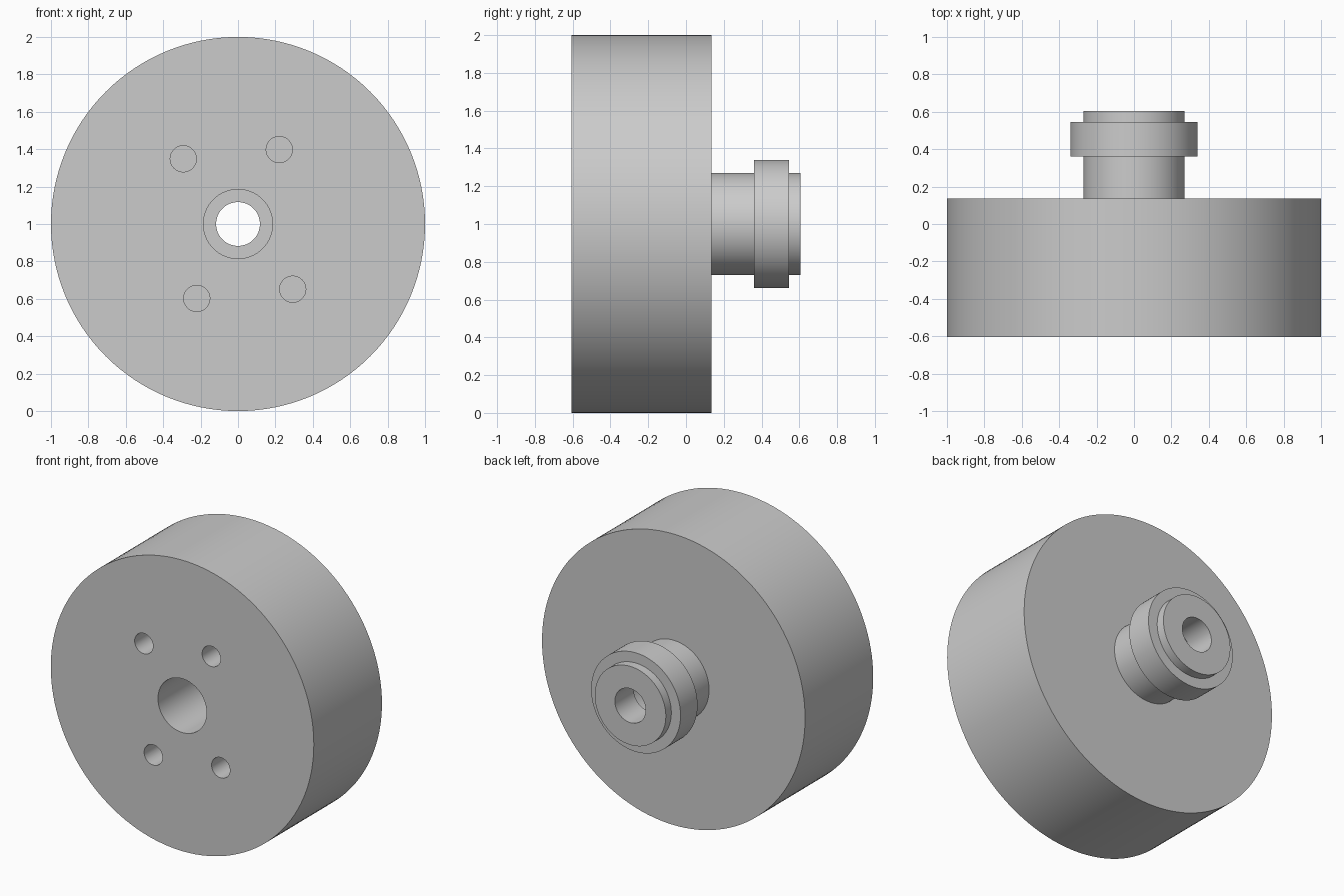
import bpy
import bmesh
from math import cos, sin, radians
from mathutils import Matrix, Vector

cube = bpy.data.objects.get("Cube")
if cube:
    bpy.data.objects.remove(cube, do_unlink=True)

CENTRE_Z = 1.0
FRONT_Y = -0.605

# Single plain grey metal
grey = bpy.data.materials.new("grey metal")
grey.use_nodes = True
colour = (0.6, 0.6, 0.6, 1.0)
grey.diffuse_color = colour
grey.node_tree.nodes["Principled BSDF"].inputs["Base Color"].default_value = colour


def finish(bm, name):
    bmesh.ops.recalc_face_normals(bm, faces=bm.faces)
    mesh = bpy.data.meshes.new(name)
    bm.to_mesh(mesh)
    bm.free()
    mesh.materials.append(grey)
    obj = bpy.data.objects.new(name, mesh)
    bpy.context.collection.objects.link(obj)
    return obj


def lathe(name, profile, steps=128):
    """Turn a closed (radius, y) profile about the wheel axis."""
    bm = bmesh.new()
    verts = [bm.verts.new((r, y, CENTRE_Z)) for r, y in profile]
    edges = [bm.edges.new((a, b)) for a, b in zip(verts, verts[1:] + verts[:1])]
    bmesh.ops.spin(bm, geom=verts + edges, cent=(0, 0, CENTRE_Z), axis=(0, 1, 0),
                   angle=radians(360), steps=steps, use_merge=True)
    bmesh.ops.remove_doubles(bm, verts=bm.verts, dist=1e-5)
    return finish(bm, name)


# Drum, stepped collar and stepped bore in one turned profile
wheel = lathe("wheel_with_collar", [
    (0.185, FRONT_Y), (1.0, FRONT_Y), (1.0, 0.135),         # drum
    (0.27, 0.135), (0.27, 0.36), (0.34, 0.36),              # neck and flange
    (0.34, 0.545), (0.27, 0.545), (0.27, 0.605),            # end lip
    (0.117, 0.605), (0.117, 0.40), (0.185, 0.40),           # bore step
])

# Four blind bolt holes in the front face
HOLE_DEPTH = 0.37
bm = bmesh.new()
for angle in (61, 130, 241, 310):
    a = radians(angle)
    place = Matrix.Translation(Vector((0.455 * cos(a), FRONT_Y, CENTRE_Z + 0.455 * sin(a))))
    bmesh.ops.create_cone(bm, cap_ends=True, segments=48, radius1=0.07, radius2=0.07,
                          depth=2 * HOLE_DEPTH,
                          matrix=place @ Matrix.Rotation(radians(90), 4, 'X'))
cutter = finish(bm, "bolt_hole_cutter")
cutter.hide_render = True
cutter.hide_viewport = False

cut = wheel.modifiers.new("bolt_holes", 'BOOLEAN')
cut.operation = 'DIFFERENCE'
cut.solver = 'EXACT'
cut.object = cutter

bpy.ops.object.select_all(action='DESELECT')
wheel.select_set(True)
bpy.context.view_layer.objects.active = wheel
bpy.ops.object.modifier_apply(modifier=cut.name)
bpy.data.objects.remove(cutter, do_unlink=True)
bpy.ops.object.shade_smooth_by_angle(angle=radians(30))
